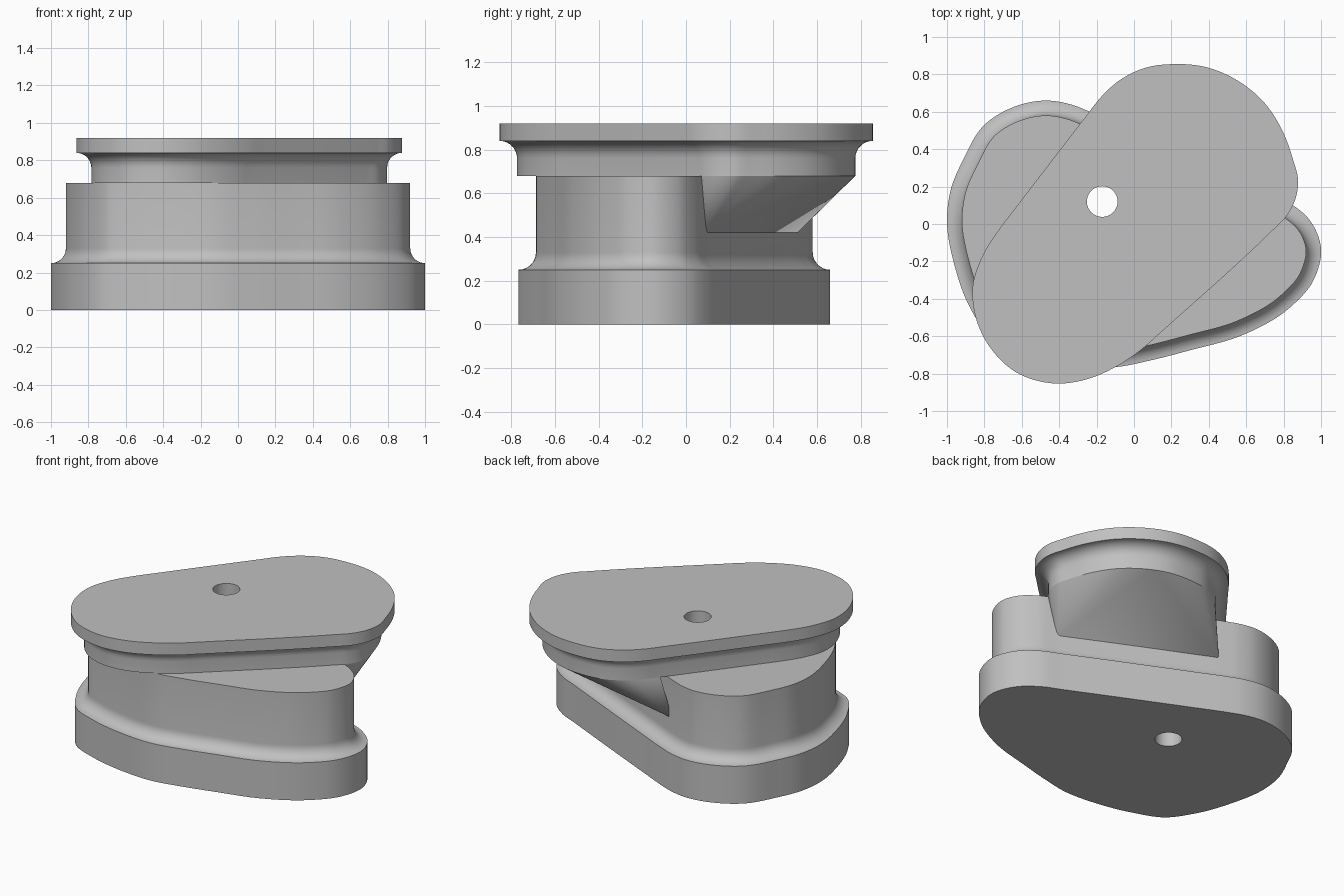
import bpy, bmesh, math
from mathutils import Vector

if "Cube" in bpy.data.objects:
    bpy.data.objects.remove(bpy.data.objects["Cube"])

INSET, HOLE = 0.08, (-0.17, 0.12)

grey = bpy.data.materials.new("plain grey")
grey.diffuse_color = (0.53, 0.53, 0.53, 1)
grey.use_nodes = True
grey.node_tree.nodes["Principled BSDF"].inputs["Base Color"].default_value = grey.diffuse_color

# control points of the two cam outlines
LOWER = [(-1.0, 0.04), (-0.975, 0.2), (-0.915, 0.34), (-0.8, 0.53), (-0.64, 0.627),
         (-0.465, 0.66), (-0.33, 0.637), (-0.235, 0.6), (-0.05, 0.517), (0.7, 0.173),
         (0.835, 0.11), (0.94, 0.02), (1.0, -0.13), (0.96, -0.3), (0.83, -0.45),
         (0.59, -0.59), (0.3, -0.675), (0.085, -0.73), (-0.1, -0.765), (-0.33, -0.752),
         (-0.58, -0.695), (-0.76, -0.615), (-0.87, -0.46), (-0.96, -0.22)]
UPPER = [(0.22, 0.855), (0.06, 0.835), (-0.075, 0.77), (-0.18, 0.675), (-0.25, 0.585),
         (-0.65, 0.065), (-0.715, -0.02), (-0.81, -0.17), (-0.862, -0.33), (-0.85, -0.485),
         (-0.78, -0.645), (-0.635, -0.79), (-0.42, -0.853), (-0.235, -0.825), (-0.1, -0.765),
         (0.06, -0.655), (0.13, -0.592), (0.74, -0.035), (0.81, 0.035), (0.86, 0.125),
         (0.877, 0.235), (0.85, 0.345), (0.8, 0.485), (0.7, 0.645), (0.54, 0.775),
         (0.38, 0.84)]


def smooth_loop(ctrl, steps=8):
    """Closed curve through the points, counterclockwise, spaced by chord length."""
    p = [Vector(c) for c in ctrl]
    n = len(p)
    if sum(p[i - 1].x * p[i].y - p[i].x * p[i - 1].y for i in range(n)) < 0:
        p.reverse()
    d = [(p[(i + 1) % n] - p[i]).length for i in range(n)]
    slope = []
    for i in range(n):
        before = (p[i] - p[i - 1]) / d[i - 1]
        after = (p[(i + 1) % n] - p[i]) / d[i]
        slope.append((before * d[i] + after * d[i - 1]) / (d[i] + d[i - 1]))
    out = []
    for i in range(n):
        j = (i + 1) % n
        for k in range(steps):
            t = k / steps
            out.append(p[i] * (2 * t**3 - 3 * t**2 + 1) + slope[i] * d[i] * (t**3 - 2 * t**2 + t)
                       + p[j] * (3 * t**2 - 2 * t**3) + slope[j] * d[i] * (t**3 - t**2))
    return out


def inset(loop, dist):
    n = len(loop)
    out = []
    for i in range(n):
        t = (loop[(i + 1) % n] - loop[i - 1]).normalized()
        out.append(loop[i] + Vector((-t.y, t.x)) * dist)
    return out


def finish(bm, name):
    bmesh.ops.recalc_face_normals(bm, faces=bm.faces)
    me = bpy.data.meshes.new(name)
    bm.to_mesh(me)
    bm.free()
    ob = bpy.data.objects.new(name, me)
    bpy.context.collection.objects.link(ob)
    me.materials.append(grey)
    return ob


def stack(name, loop, levels):
    """Solid from stacked outlines; levels are (inset, z)."""
    bm = bmesh.new()
    rings = [[bm.verts.new((q.x, q.y, z)) for q in inset(loop, o)] for o, z in levels]
    for a, b in zip(rings, rings[1:]):
        for i in range(len(a)):
            bm.faces.new((a[i - 1], a[i], b[i], b[i - 1]))
    bm.faces.new(rings[0][::-1])
    bm.faces.new(rings[-1])
    return finish(bm, name)


def shade(ob):
    bpy.ops.object.select_all(action='DESELECT')
    ob.select_set(True)
    bpy.context.view_layer.objects.active = ob
    bpy.ops.object.shade_smooth_by_angle(angle=math.radians(30))


low, up = smooth_loop(LOWER), smooth_loop(UPPER)
arc = [math.radians(90 * k / 8) for k in range(9)]

# lower cam: wide base, concave fillet, body
lower = stack("lower_cam", low,
              [(0, 0)] + [(INSET * math.sin(t), 0.33 - INSET * math.cos(t)) for t in arc]
              + [(INSET, 0.68)])

# upper cam: body, concave fillet, wide top plate
upper = stack("upper_cam", up,
              [(INSET, 0.68)]
              + [(INSET * math.sin(t), 0.76 + INSET * math.cos(t)) for t in reversed(arc)]
              + [(0, 0.92)])

# tapered support under the overhang at the back
def wall(x):
    return 0.386 - 0.458 * x

bm = bmesh.new()
for q in inset(up, INSET):
    if q.y > wall(q.x):
        bm.verts.new((q.x, q.y, 0.68))
for x in (-0.25, 0.67):
    bm.verts.new((x, wall(x), 0.41))
res = bmesh.ops.convex_hull(bm, input=bm.verts)
bmesh.ops.delete(bm, geom=[v for v in bm.verts if not v.link_faces], context='VERTS')
support = finish(bm, "overhang_support")

# axle hole through both cams
bpy.ops.mesh.primitive_cylinder_add(vertices=40, radius=0.082, depth=2,
                                    location=(HOLE[0], HOLE[1], 0.45))
drill = bpy.context.object
drill.name = "hole_cutter"
drill.hide_render = True
drill.data.materials.append(grey)
for ob in (lower, upper):
    bpy.context.view_layer.objects.active = ob
    mod = ob.modifiers.new("axle_hole", 'BOOLEAN')
    mod.operation, mod.solver, mod.object = 'DIFFERENCE', 'EXACT', drill
    bpy.ops.object.modifier_apply(modifier=mod.name)
bpy.data.objects.remove(drill)

for ob in (lower, upper, support):
    shade(ob)
